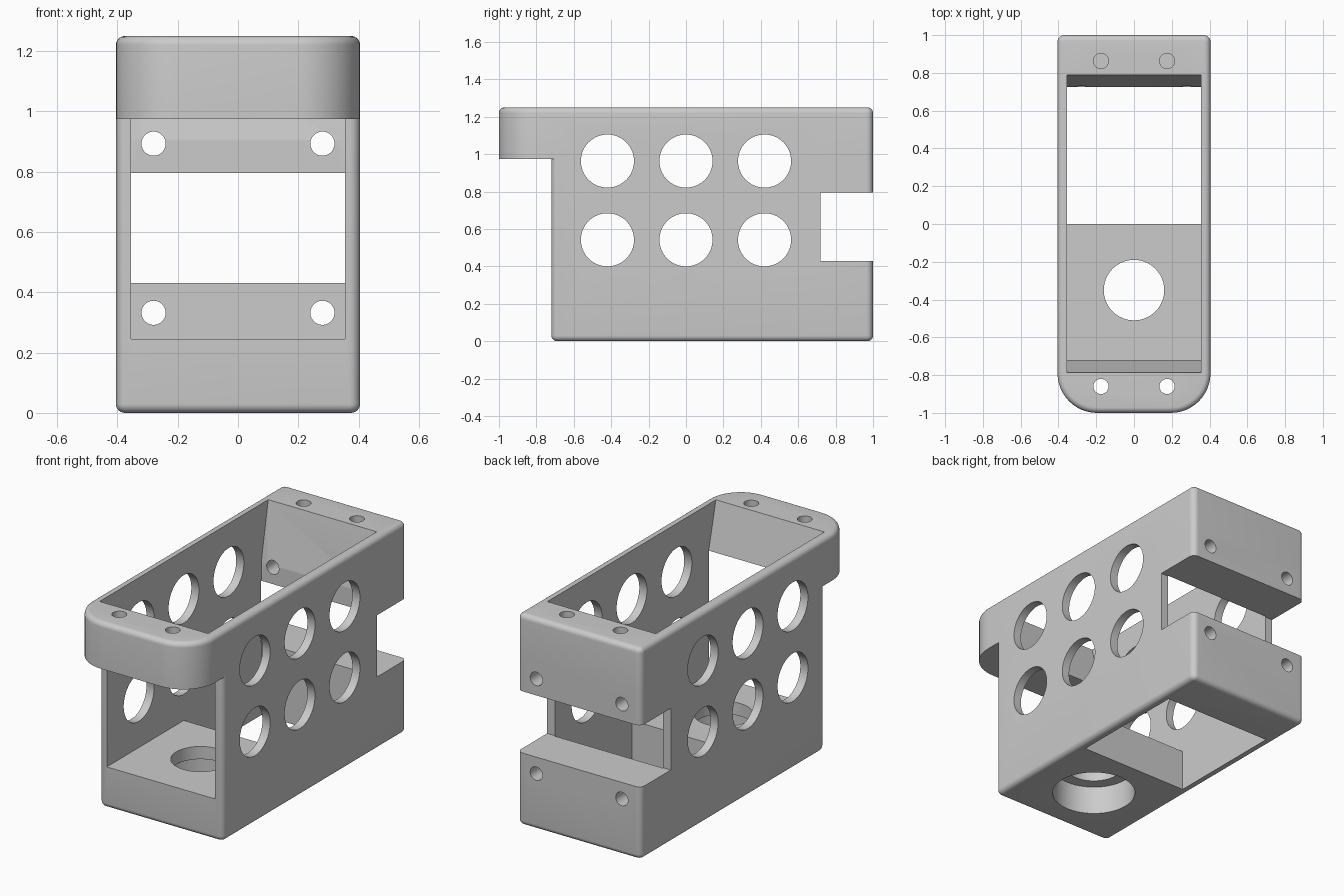
import bpy
import bmesh
from math import sin, cos, pi, radians
from mathutils import Matrix, Vector

cube = bpy.data.objects.get("Cube")
if cube:
    bpy.data.objects.remove(cube, do_unlink=True)

HALF_W, FILLET, CORNER = 0.405, 0.03, 0.035
INNER_W = 0.355
FRONT, BACK, LIP_FRONT = -0.72, 1.0, -1.0
LIP_Z, TOP, FLOOR_Z = 0.975, 1.25, 0.245

grey = bpy.data.materials.new("light grey")
grey.use_nodes = True
grey.diffuse_color = (0.6, 0.6, 0.6, 1)
grey.node_tree.nodes["Principled BSDF"].inputs["Base Color"].default_value = (0.6, 0.6, 0.6, 1)


def make_object(name, bm):
    bmesh.ops.recalc_face_normals(bm, faces=bm.faces)
    mesh = bpy.data.meshes.new(name)
    bm.to_mesh(mesh)
    bm.free()
    mesh.materials.append(grey)
    obj = bpy.data.objects.new(name, mesh)
    bpy.context.collection.objects.link(obj)
    return obj


def outline(y0, front_r, inset, steps=12):
    """Plan outline with one radius at the front and a small one at the back."""
    w, a, b = HALF_W - inset, y0 + inset, BACK - inset
    rf, rb = front_r - inset, CORNER - inset
    corners = [(w - rb, b - rb, rb, 0), (rb - w, b - rb, rb, 1),
               (rf - w, a + rf, rf, 2), (w - rf, a + rf, rf, 3)]
    return [(cx + r * cos((q + i / steps) * pi / 2), cy + r * sin((q + i / steps) * pi / 2))
            for cx, cy, r, q in corners for i in range(steps + 1)]


def shell(name, y0, front_r, flat_z, round_z):
    """Prism with a sharp cap at flat_z and a filleted cap at round_z."""
    bm = bmesh.new()
    sign = 1 if round_z > flat_z else -1
    layers = [(flat_z, 0)]
    for i in range(7):
        t = i / 6 * pi / 2
        layers.append((round_z - sign * FILLET * (1 - sin(t)), FILLET * (1 - cos(t))))
    rings = [[bm.verts.new((x, y, z)) for x, y in outline(y0, front_r, d)] for z, d in layers]
    for lower, upper in zip(rings, rings[1:]):
        for i in range(len(lower)):
            j = (i + 1) % len(lower)
            bm.faces.new((lower[i], lower[j], upper[j], upper[i]))
    bm.faces.new(rings[0])
    bm.faces.new(rings[-1])
    return make_object(name, bm)


def side_prism(name, half_w, profile):
    """Extrude a (y, z) profile across the width."""
    bm = bmesh.new()
    face = bm.faces.new([bm.verts.new((-half_w, y, z)) for y, z in profile])
    new = bmesh.ops.extrude_face_region(bm, geom=[face])["geom"]
    verts = [v for v in new if isinstance(v, bmesh.types.BMVert)]
    bmesh.ops.translate(bm, verts=verts, vec=(2 * half_w, 0, 0))
    return make_object(name, bm)


def drill(name, start, end, radius, segments=48):
    """Cylinder running between two points."""
    a, b = Vector(start), Vector(end)
    turn = (b - a).to_track_quat('Z', 'Y').to_matrix().to_4x4()
    bm = bmesh.new()
    bmesh.ops.create_cone(bm, cap_ends=True, segments=segments, radius1=radius, radius2=radius,
                          depth=(b - a).length, matrix=Matrix.Translation((a + b) / 2) @ turn)
    return make_object(name, bm)


def combine(target, tool, operation='DIFFERENCE'):
    tool.hide_render = True
    mod = target.modifiers.new("shape", 'BOOLEAN')
    mod.operation, mod.solver, mod.object = operation, 'EXACT', tool
    bpy.context.view_layer.objects.active = target
    bpy.ops.object.modifier_apply(modifier=mod.name)
    bpy.data.objects.remove(tool, do_unlink=True)


# Outer body with the overhanging rounded lip on top
housing = shell("housing", FRONT, CORNER, LIP_Z, 0)
combine(housing, shell("lip", LIP_FRONT, 0.21, LIP_Z, TOP), 'UNION')

# Tapered cavity, open at the top, the front and the rear half of the base
combine(housing, side_prism("cavity", INNER_W, [
    (-0.799, 1.3), (0.799, 1.3), (0.725, 0.905), (0.725, -0.1), (0, -0.1),
    (0, FLOOR_Z), (-0.76, FLOOR_Z), (-0.76, LIP_Z), (FRONT, LIP_Z)]))

# Full-width notch in the back
combine(housing, side_prism("back_notch", 0.6, [
    (0.72, 0.43), (1.1, 0.43), (1.1, 0.795), (0.72, 0.795)]))

# Two rows of large round openings through both side walls
for y in (-0.42, 0, 0.42):
    for z in (0.542, 0.963):
        combine(housing, drill("side_hole", (-0.6, y, z), (0.6, y, z), 0.142, 64))

# Small screw holes: through the back blocks, the lip and into the back rim
for x in (-0.28, 0.28):
    for z in (0.332, 0.893):
        combine(housing, drill("back_hole", (x, 0.6, z), (x, 1.1, z), 0.04))
for x in (-0.175, 0.175):
    combine(housing, drill("lip_hole", (x, -0.86, 0.9), (x, -0.86, 1.35), 0.04))
    combine(housing, drill("rim_hole", (x, 0.863, 1.0), (x, 0.863, 1.35), 0.04))

# Floor hole with a wider recess from below
combine(housing, drill("floor_hole", (0, -0.35, -0.1), (0, -0.35, 0.35), 0.16, 64))
combine(housing, drill("floor_recess", (0, -0.35, -0.1), (0, -0.35, 0.17), 0.23, 64))

for obj in bpy.context.selected_objects:
    obj.select_set(False)
housing.select_set(True)
bpy.context.view_layer.objects.active = housing
bpy.ops.object.shade_smooth_by_angle(angle=radians(30))
